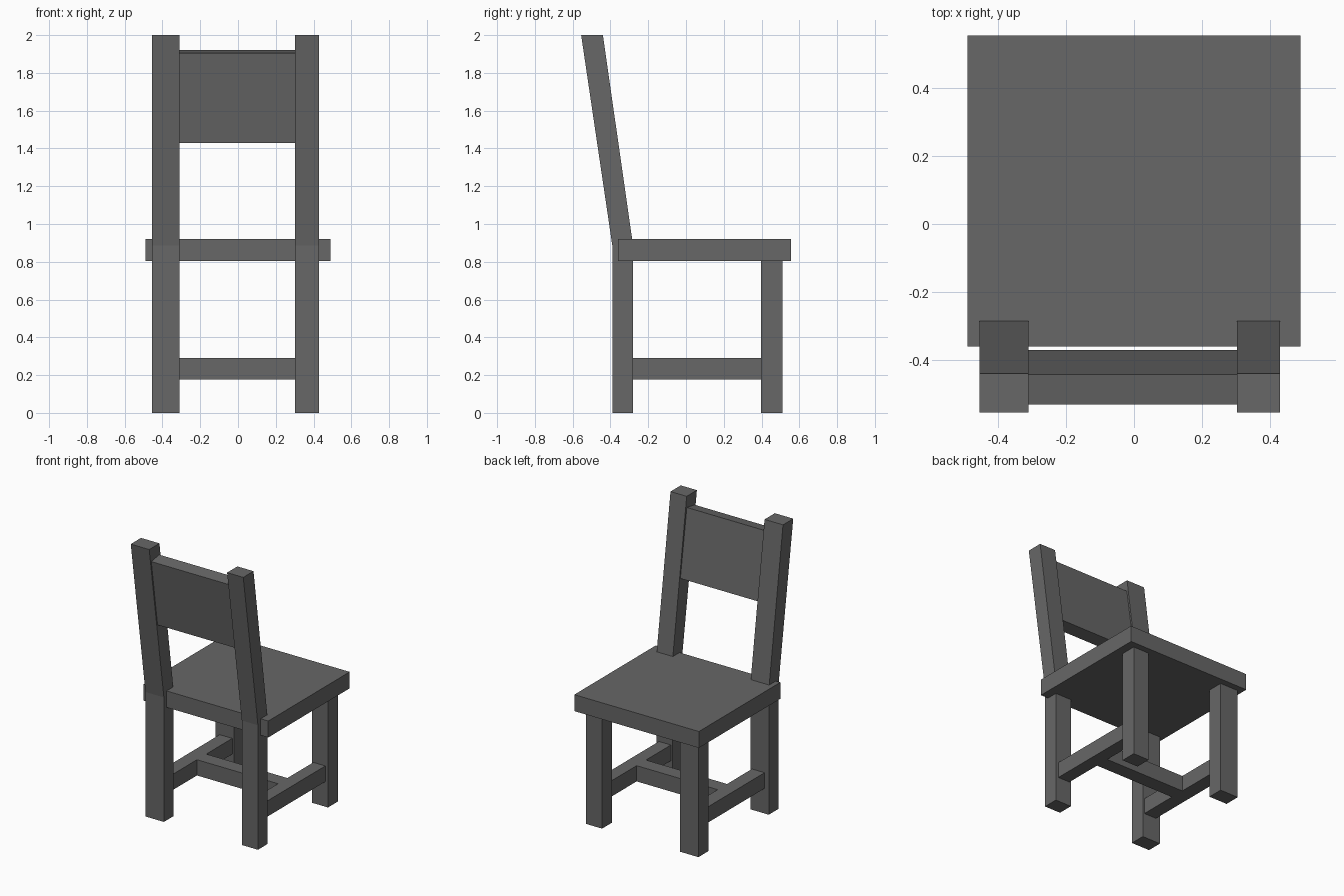
import bpy

if "Cube" in bpy.data.objects:
    bpy.data.objects.remove(bpy.data.objects["Cube"])

# Dark grey finish shared by all parts
DARK = bpy.data.materials.new("dark_grey")
DARK.diffuse_color = (0.135, 0.135, 0.135, 1)
DARK.use_nodes = True
DARK.node_tree.nodes["Principled BSDF"].inputs["Base Color"].default_value = DARK.diffuse_color


def prism(name, profile, x0, x1):
    """Extrude a (y, z) profile along x from x0 to x1."""
    n = len(profile)
    verts = [(x, y, z) for x in (x0, x1) for y, z in profile]
    faces = [tuple(range(n))[::-1], tuple(range(n, 2 * n))]
    faces += [(i, (i + 1) % n, n + (i + 1) % n, n + i) for i in range(n)]
    # the profile runs counter-clockwise seen from +x, so all faces point outward
    mesh = bpy.data.meshes.new(name)
    mesh.from_pydata(verts, [], [f if i < 2 else f[::-1][::-1] for i, f in enumerate(faces)])
    mesh.materials.append(DARK)
    obj = bpy.data.objects.new(name, mesh)
    bpy.context.collection.objects.link(obj)
    return obj


def box(name, x0, x1, y0, y1, z0, z1):
    return prism(name, [(y0, z0), (y1, z0), (y1, z1), (y0, z1)], x0, x1)


# Seat slab
box("seat", -0.49, 0.49, -0.36, 0.555, 0.803, 0.92)

# Bent post: straight leg below, leaning backrest upright above
POST = [(-0.39, 0), (-0.28, 0), (-0.28, 0.885), (-0.44, 2.0),
        (-0.555, 2.0), (-0.39, 0.885)]

# Legs and side stretchers: leg x range, stretcher x range
SIDES = {"left": (-0.455, -0.31, -0.422, -0.323),
         "right": (0.303, 0.43, 0.315, 0.409)}
for side, (x0, x1, s0, s1) in SIDES.items():
    prism(f"back_post_{side}", POST, x0, x1)
    box(f"front_leg_{side}", x0, x1, 0.397, 0.51, 0, 0.81)
    box(f"side_stretcher_{side}", s0, s1, -0.285, 0.402, 0.178, 0.29)

# Cross stretcher joining the two side stretchers
box("cross_stretcher", -0.33, 0.32, 0.0, 0.105, 0.178, 0.29)

# Tilted back panel between the uprights
prism("back_panel", [(-0.461, 1.428), (-0.37, 1.443), (-0.442, 1.92), (-0.531, 1.905)],
      -0.315, 0.308)
